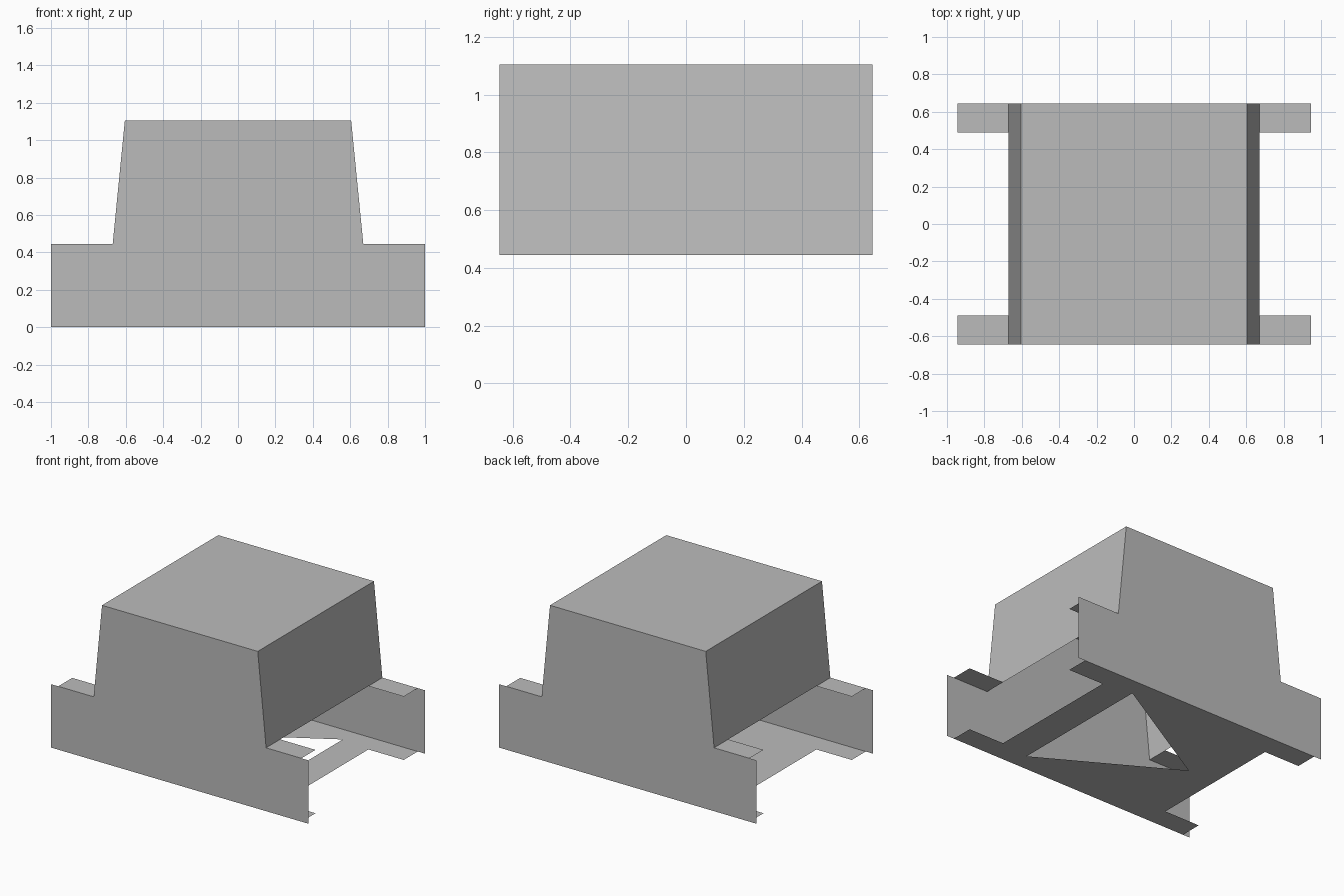
import bpy
import bmesh
from mathutils import Vector

cube = bpy.data.objects.get("Cube")
if cube:
    bpy.data.objects.remove(cube, do_unlink=True)

# Main dimensions
HALF_DEPTH = 0.645
HALF_WIDTH = 1.0
TAB_X, TAB_Y = 0.945, 0.49
WAIST_X, ROOF_X = 0.67, 0.605
SHELF_Z, ROOF_Z = 0.445, 1.105

grey = bpy.data.materials.new("plain_grey")
grey.use_nodes = True
grey.diffuse_color = (0.5, 0.5, 0.5, 1)
grey.node_tree.nodes["Principled BSDF"].inputs["Base Color"].default_value = (0.5, 0.5, 0.5, 1)


def finish(name, bm):
    mesh = bpy.data.meshes.new(name)
    bm.to_mesh(mesh)
    bm.free()
    mesh.materials.append(grey)
    obj = bpy.data.objects.new(name, mesh)
    bpy.context.collection.objects.link(obj)


def sheet(name, loops, facing):
    """Thin flat sheet: the first loop is the outline, any others are holes."""
    bm = bmesh.new()
    facing = Vector(facing)
    if len(loops) == 1:
        bm.faces.new([bm.verts.new(p) for p in loops[0]])
    else:
        edges = []
        for loop in loops:
            verts = [bm.verts.new(p) for p in loop]
            edges += [bm.edges.new((v, verts[i - 1])) for i, v in enumerate(verts)]
        bmesh.ops.triangle_fill(bm, edges=edges, use_beauty=True)
    bm.normal_update()
    for face in bm.faces:
        if face.normal.dot(facing) < 0:
            face.normal_flip()
    finish(name, bm)


def mirrored(half):
    """Close a half outline by mirroring it across x = 0."""
    return half + [(-x, v) for x, v in reversed(half)]


# Stepped end panels
profile = mirrored([(HALF_WIDTH, 0), (HALF_WIDTH, SHELF_Z), (WAIST_X, SHELF_Z), (ROOF_X, ROOF_Z)])
for name, side in (("front_panel", -1), ("back_panel", 1)):
    sheet(name, [[(x, side * HALF_DEPTH, z) for x, z in profile]], (0, side, 0))

# Roof and leaning side walls
sheet("roof", [[(x, y, ROOF_Z) for x, y in mirrored([(ROOF_X, -HALF_DEPTH), (ROOF_X, HALF_DEPTH)])]],
      (0, 0, 1))
for name, s in (("left_wall", 1), ("right_wall", -1)):
    sheet(name, [[(s * WAIST_X, -HALF_DEPTH, SHELF_Z), (s * WAIST_X, HALF_DEPTH, SHELF_Z),
                  (s * ROOF_X, HALF_DEPTH, ROOF_Z), (s * ROOF_X, -HALF_DEPTH, ROOF_Z)]], (s, 0, 0))

# Four corner shelves beside the walls
for end, ys in (("front", -1), ("back", 1)):
    for side, xs in (("left", 1), ("right", -1)):
        corners = [(WAIST_X, TAB_Y), (TAB_X, TAB_Y), (TAB_X, HALF_DEPTH), (WAIST_X, HALF_DEPTH)]
        sheet(f"{end}_{side}_shelf", [[(xs * x, ys * y, SHELF_Z) for x, y in corners]], (0, 0, 1))

# Floor plate with corner tabs and a triangular opening
outline = mirrored([(TAB_X, -HALF_DEPTH), (TAB_X, -TAB_Y), (WAIST_X, -TAB_Y),
                    (WAIST_X, TAB_Y), (TAB_X, TAB_Y), (TAB_X, HALF_DEPTH)])
opening = [(0.45, 0.52), (0.45, -0.52), (-0.45, 0)]
sheet("floor_plate", [[(x, y, 0) for x, y in loop] for loop in (outline, opening)], (0, 0, -1))
